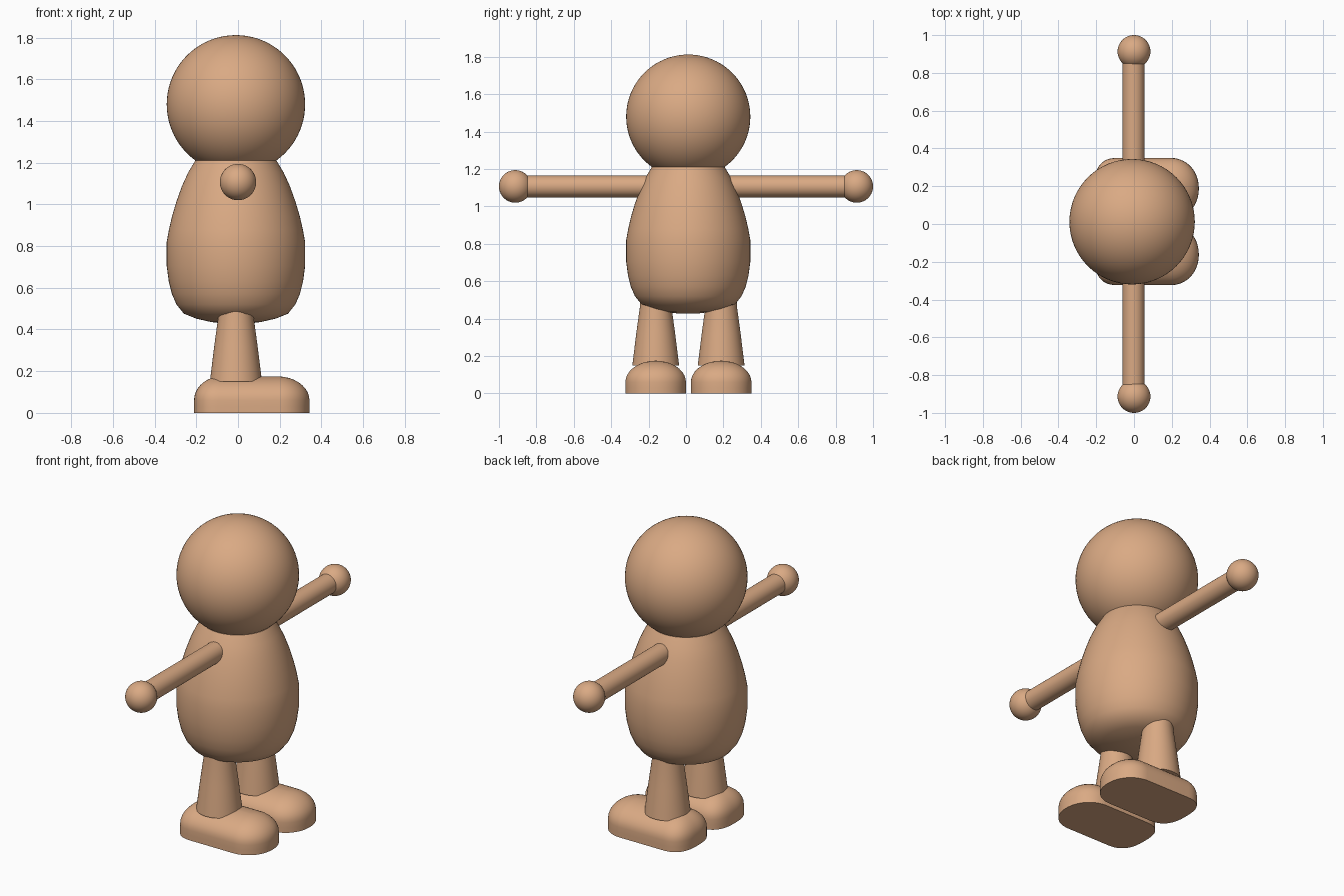
import bpy, bmesh, math

if "Cube" in bpy.data.objects:
    bpy.data.objects.remove(bpy.data.objects["Cube"])

skin = bpy.data.materials.new("warm tan")
skin.diffuse_color = (0.70, 0.40, 0.23, 1)
skin.use_nodes = True
skin.node_tree.nodes["Principled BSDF"].inputs["Base Color"].default_value = skin.diffuse_color


def finish(name, bm, loc=(0, 0, 0), rot=(0, 0, 0), angle=40):
    bmesh.ops.recalc_face_normals(bm, faces=bm.faces)
    me = bpy.data.meshes.new(name)
    bm.to_mesh(me)
    bm.free()
    me.materials.append(skin)
    ob = bpy.data.objects.new(name, me)
    ob.location, ob.rotation_euler = loc, rot
    bpy.context.collection.objects.link(ob)
    bpy.ops.object.select_all(action='DESELECT')
    ob.select_set(True)
    bpy.context.view_layer.objects.active = ob
    bpy.ops.object.shade_smooth_by_angle(angle=math.radians(angle))
    return ob


def loft(rings):
    """Bridge equal-length rings of points and cap both ends."""
    bm = bmesh.new()
    rows = [[bm.verts.new(p) for p in ring] for ring in rings]
    n = len(rows[0])
    for a, b in zip(rows, rows[1:]):
        for i in range(n):
            j = (i + 1) % n
            bm.faces.new((a[i], a[j], b[j], b[i]))
    bm.faces.new(rows[0][::-1])
    bm.faces.new(rows[-1])
    return bm


def lathe(name, profile, loc, rot=(0, 0, 0), n=48):
    rings = [[(r * math.cos(2 * math.pi * i / n), r * math.sin(2 * math.pi * i / n), z)
              for i in range(n)] for r, z in profile]
    return finish(name, loft(rings), loc, rot)


def ball(name, r, loc, u=48, v=32):
    bm = bmesh.new()
    bmesh.ops.create_uvsphere(bm, u_segments=u, v_segments=v, radius=r)
    return finish(name, bm, loc)


# head and pear-shaped body
ball("head", 0.332, (-0.01, 0.012, 1.48), 64, 40)
lathe("body", [(0.05, 0.427), (0.12, 0.436), (0.19, 0.452), (0.25, 0.476), (0.285, 0.52),
               (0.307, 0.57), (0.322, 0.63), (0.332, 0.705), (0.332, 0.82), (0.321, 0.88),
               (0.306, 0.945), (0.285, 1.015), (0.258, 1.09), (0.228, 1.155), (0.195, 1.21)],
      (-0.01, 0.012, 0), n=64)


def foot(name, y):
    """Rounded shoe: ridge line along x, swept by a dome, flat sole."""
    n = 64
    toe, heel = (0.19, 0.153, 0.95), (-0.08, 0.131, 0.75)
    levels = [(1.0, 0.0), (1.0, 0.03)]
    levels += [(math.cos(a), 0.06 + 0.115 * math.sin(a))
               for a in (math.radians(k * 88 / 9) for k in range(10))]
    rings = []
    for s, z in levels:
        ring = []
        for i in range(n):
            t = 2 * math.pi * (i + 0.5) / n
            c, d = math.cos(t), math.sin(t)
            core, rx, p = toe if c > 0 else heel
            ring.append((core + s * rx * math.copysign(abs(c) ** p, c),
                         s * 0.162 * math.copysign(abs(d) ** p, d), z))
        rings.append(ring)
    return finish(name, loft(rings), (0, y, 0))


# limbs on both sides
for side, s, y in (("right", -1, -0.162), ("left", 1, 0.188)):
    foot(side + "_foot", y)
    lathe(side + "_leg", [(0.125, 0.15), (0.104, 0.32), (0.085, 0.46), (0.08, 0.56)],
          (-0.01, y, 0))
    lathe(side + "_arm", [(0.058, 0.15), (0.058, 0.88)], (-0.002, 0, 1.107),
          (-s * math.pi / 2, 0, 0), 32)
    ball(side + "_hand", 0.087, (0, s * 0.913, 1.107))
